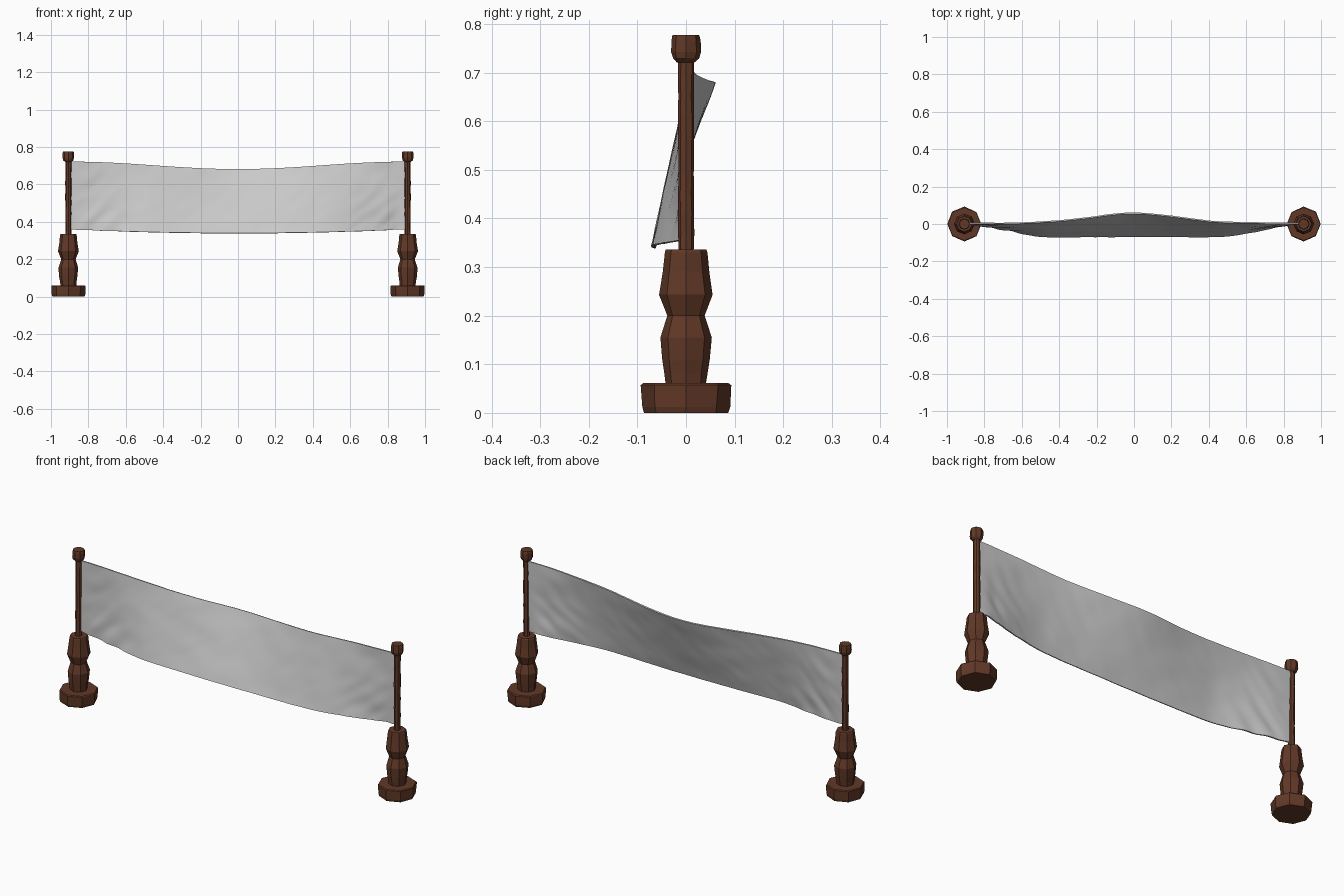
import bpy, bmesh, math, random
from mathutils import Vector, noise

if "Cube" in bpy.data.objects:
    bpy.data.objects.remove(bpy.data.objects["Cube"])

wood = bpy.data.materials.new("dark_wood")
wood.diffuse_color = (0.12, 0.04, 0.02, 1)
wood.use_nodes = True
wood.node_tree.nodes["Principled BSDF"].inputs["Base Color"].default_value = wood.diffuse_color


def finish(bm, name, mat=None):
    bmesh.ops.recalc_face_normals(bm, faces=bm.faces[:])
    me = bpy.data.meshes.new(name)
    bm.to_mesh(me)
    bm.free()
    ob = bpy.data.objects.new(name, me)
    bpy.context.collection.objects.link(ob)
    if mat:
        me.materials.append(mat)
    return ob


def turned(name, side, profile, jitter, seed, sides=8):
    """Hand-carved faceted turning: (radius, z) rings around the post axis."""
    rnd = random.Random(seed)
    bm = bmesh.new()
    rings = []
    for r, z in profile:
        ring = []
        for i in range(sides):
            a = 2 * math.pi * i / sides
            rr = r + rnd.uniform(-jitter, jitter)
            ring.append(bm.verts.new((side * (0.907 + rr * math.cos(a)), rr * math.sin(a), z)))
        rings.append(ring)
    for lo, hi in zip(rings, rings[1:]):
        for i in range(sides):
            j = (i + 1) % sides
            bm.faces.new((lo[i], lo[j], hi[j], hi[i]))
    bm.faces.new(rings[0])
    bm.faces.new(rings[-1])
    return finish(bm, name, wood)


# posts, mirrored left and right
base = [(0.086, 0.0), (0.09, 0.012), (0.092, 0.057), (0.089, 0.061)]
lower = [(0.041, 0.055), (0.044, 0.08), (0.049, 0.11), (0.053, 0.155), (0.038, 0.2),
         (0.055, 0.243), (0.048, 0.29), (0.044, 0.33), (0.041, 0.336)]
pole = [(0.016, 0.33 + 0.04 * i) for i in range(11)]
cap = [(0.018, 0.721), (0.027, 0.729), (0.03, 0.742), (0.03, 0.766), (0.027, 0.777)]
for label, side in (("left", -1), ("right", 1)):
    turned(label + "_base", side, base, 0.0015, 1)
    turned(label + "_lower_post", side, lower, 0.001, 2)
    turned(label + "_pole", side, pole, 0.0012, 3)
    turned(label + "_cap", side, cap, 0.0012, 4)


# hanging cloth, top edge bellying back and bottom edge swinging forward
def cloth_point(u, v):
    x = 0.897 * u
    top = Vector((x, 0.004 + 0.053 * math.exp(-(x / 0.33) ** 2),
                  0.722 - 0.041 * math.cos(u * math.pi / 2) ** 2))
    t = min(1, (1 - abs(u)) / 0.5)
    low = Vector((x, -0.067 * t * t * (3 - 2 * t), 0.36 - 0.021 * (1 - u * u)))
    p = low.lerp(top, v)
    # soft wrinkles, stronger in the lower corners, fading at the posts
    fade = min(1, (1 - abs(u)) / 0.1)
    corner = max(0, (abs(u) - 0.6) / 0.4) * (1 - v)
    n = noise.noise(Vector((x * 7, v * 4, 1.7)))
    m = noise.noise(Vector((x * 16 - v * 5, v * 4, 5.1)))
    p.y += fade * (0.0025 * n + (0.001 + 0.012 * corner) * m)
    p.z += 0.003 * corner * m
    return p


NX, NZ = 96, 22
bm = bmesh.new()
grid = [[bm.verts.new(cloth_point(2 * i / NX - 1, k / NZ)) for i in range(NX + 1)]
        for k in range(NZ + 1)]
for k in range(NZ):
    for i in range(NX):
        bm.faces.new((grid[k][i], grid[k][i + 1], grid[k + 1][i + 1], grid[k + 1][i]))
cloth = finish(bm, "banner_cloth")
solid = cloth.modifiers.new("thickness", "SOLIDIFY")
solid.thickness = 0.007
solid.offset = 0
bpy.context.view_layer.objects.active = cloth
cloth.select_set(True)
bpy.ops.object.modifier_apply(modifier="thickness")
bpy.ops.object.shade_smooth_by_angle(angle=math.radians(35))
